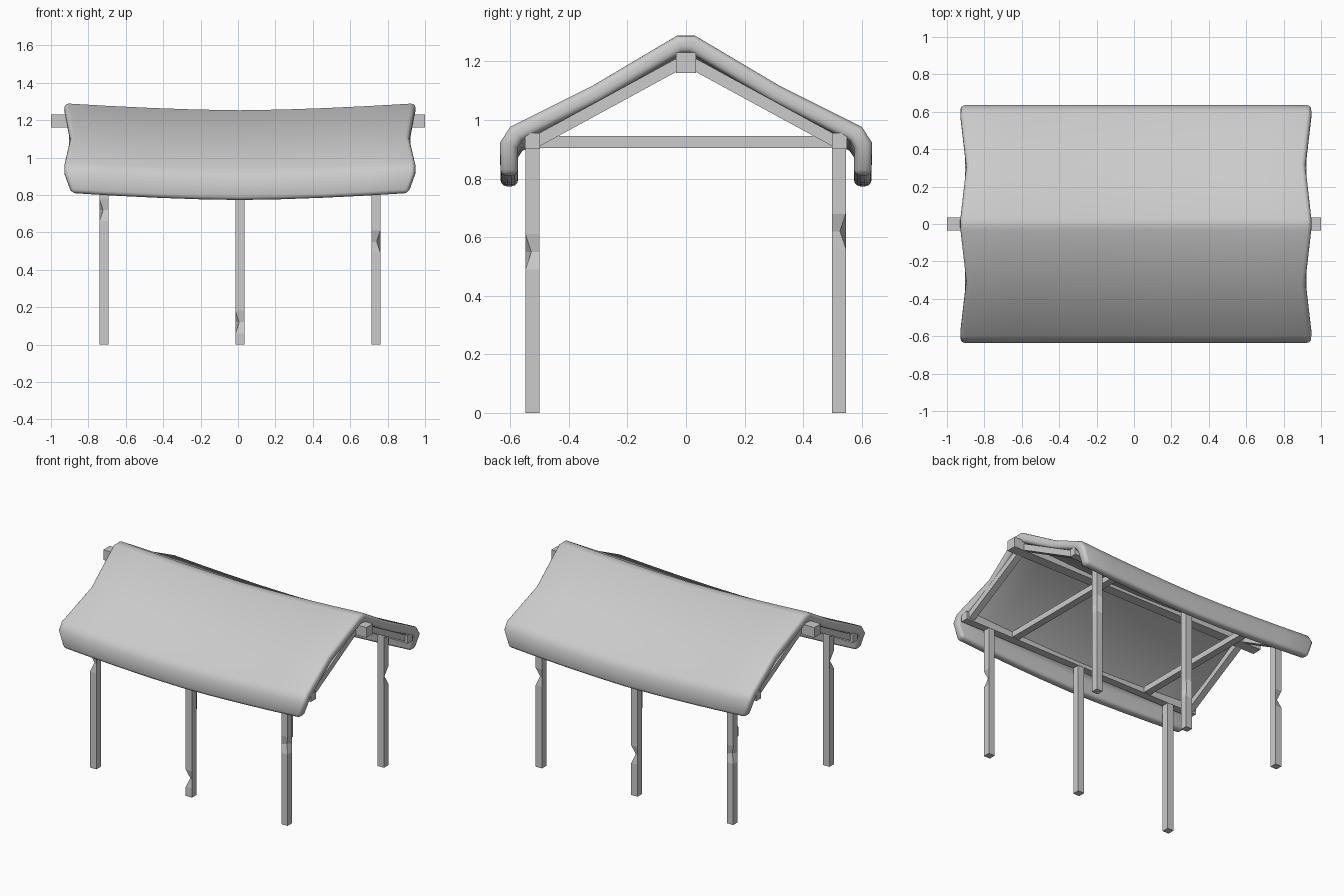
import bpy, bmesh
from mathutils import Vector, Matrix

if "Cube" in bpy.data.objects:
    bpy.data.objects.remove(bpy.data.objects["Cube"])

grey = bpy.data.materials.new("light_grey")
grey.use_nodes = True
grey.diffuse_color = (0.6, 0.6, 0.6, 1)
grey.node_tree.nodes["Principled BSDF"].inputs["Base Color"].default_value = (0.6, 0.6, 0.6, 1)


def make(name, bm):
    mesh = bpy.data.meshes.new(name)
    bm.to_mesh(mesh)
    bm.free()
    mesh.materials.append(grey)
    obj = bpy.data.objects.new(name, mesh)
    bpy.context.collection.objects.link(obj)
    return obj


def beam(name, a, b, width, depth):
    """Square timber running from a to b."""
    a, b = Vector(a), Vector(b)
    bm = bmesh.new()
    bmesh.ops.create_cube(bm, size=1)
    size = Matrix.Diagonal(((b - a).length, width, depth, 1))
    turn = (b - a).to_track_quat('X', 'Z').to_matrix().to_4x4()
    bm.transform(Matrix.Translation((a + b) / 2) @ turn @ size)
    return make(name, bm)


def post(name, x, y, chip_z, chip_x, chip_y):
    """Upright timber with one corner chipped at height chip_z."""
    bm = bmesh.new()
    rings = []
    for z in (0, chip_z - 0.06, chip_z, chip_z + 0.06, 0.92):
        ring = []
        for sx, sy in ((-1, -1), (1, -1), (1, 1), (-1, 1)):
            chipped = z == chip_z and (sx, sy) == (chip_x, chip_y)
            r = 0.004 if chipped else 0.024
            ring.append(bm.verts.new((x + sx * r, y + sy * r, z)))
        rings.append(ring)
    for low, high in zip(rings, rings[1:]):
        for i in range(4):
            j = (i + 1) % 4
            bm.faces.new((low[i], low[j], high[j], high[i]))
    bm.faces.new(rings[0][::-1])
    bm.faces.new(rings[-1])
    return make(name, bm)


# Posts: three along each side
chips = {("front", -1): (0.72, -1, -1), ("front", 0): (0.12, -1, -1), ("front", 1): (0.55, 1, -1),
         ("back", -1): (0.48, -1, 1), ("back", 0): (0.28, 1, 1), ("back", 1): (0.62, 1, 1)}
for (side, i), chip in chips.items():
    y = -0.524 if side == "front" else 0.522
    place = {-1: "right", 0: "middle", 1: "left"}[i]
    post(f"{side}_{place}_post", 0.01 + 0.727 * i, y, *chip)

# Ridge and eave beams
beam("ridge_beam", (-1, 0, 1.196), (1, 0, 1.196), 0.07, 0.07)
for side, s in (("front", -1), ("back", 1)):
    beam(f"{side}_eave_beam", (-0.92, s * 0.524, 0.928), (0.94, s * 0.524, 0.928), 0.052, 0.054)

# Tie beams and end rafters
for place, t in (("right", -1), ("left", 1)):
    beam(f"{place}_tie_beam", (0.01 + t * 0.535, -0.52, 0.925), (0.01 + t * 0.535, 0.52, 0.925), 0.05, 0.04)
    for side, s in (("front", -1), ("back", 1)):
        x = 0.01 + t * 0.89
        beam(f"{side}_{place}_rafter", (x, s * 0.515, 0.925), (x, s * 0.01, 1.2), 0.045, 0.04)

# Roof: sagging sheet with down-turned eaves; points are y, z, half length
half = [(0.633, 0.81, 0.9), (0.635, 0.925, 0.937), (0.6, 0.978, 0.937),
        (0.32, 1.118, 0.905), (0.03, 1.29, 0.937)]
profile = [(-y, z, h) for y, z, h in half] + half[::-1]
steps = 8
bm = bmesh.new()
grid = []
for i in range(steps + 1):
    t = 2 * i / steps - 1
    grid.append([bm.verts.new((0.01 + t * h, y, z - 0.037 * (1 - abs(t) ** 1.6)))
                 for y, z, h in profile])
for a, b in zip(grid, grid[1:]):
    for j in range(len(profile) - 1):
        bm.faces.new((a[j], b[j], b[j + 1], a[j + 1]))
for face in bm.faces:
    face.smooth = True
roof = make("roof", bm)
thick = roof.modifiers.new("thickness", 'SOLIDIFY')
thick.thickness = 0.06
thick.offset = -1
thick.use_even_offset = True
soft = roof.modifiers.new("rounded_rim", 'BEVEL')
soft.width = 0.022
soft.segments = 3
soft.limit_method = 'ANGLE'
soft.angle_limit = 0.9
